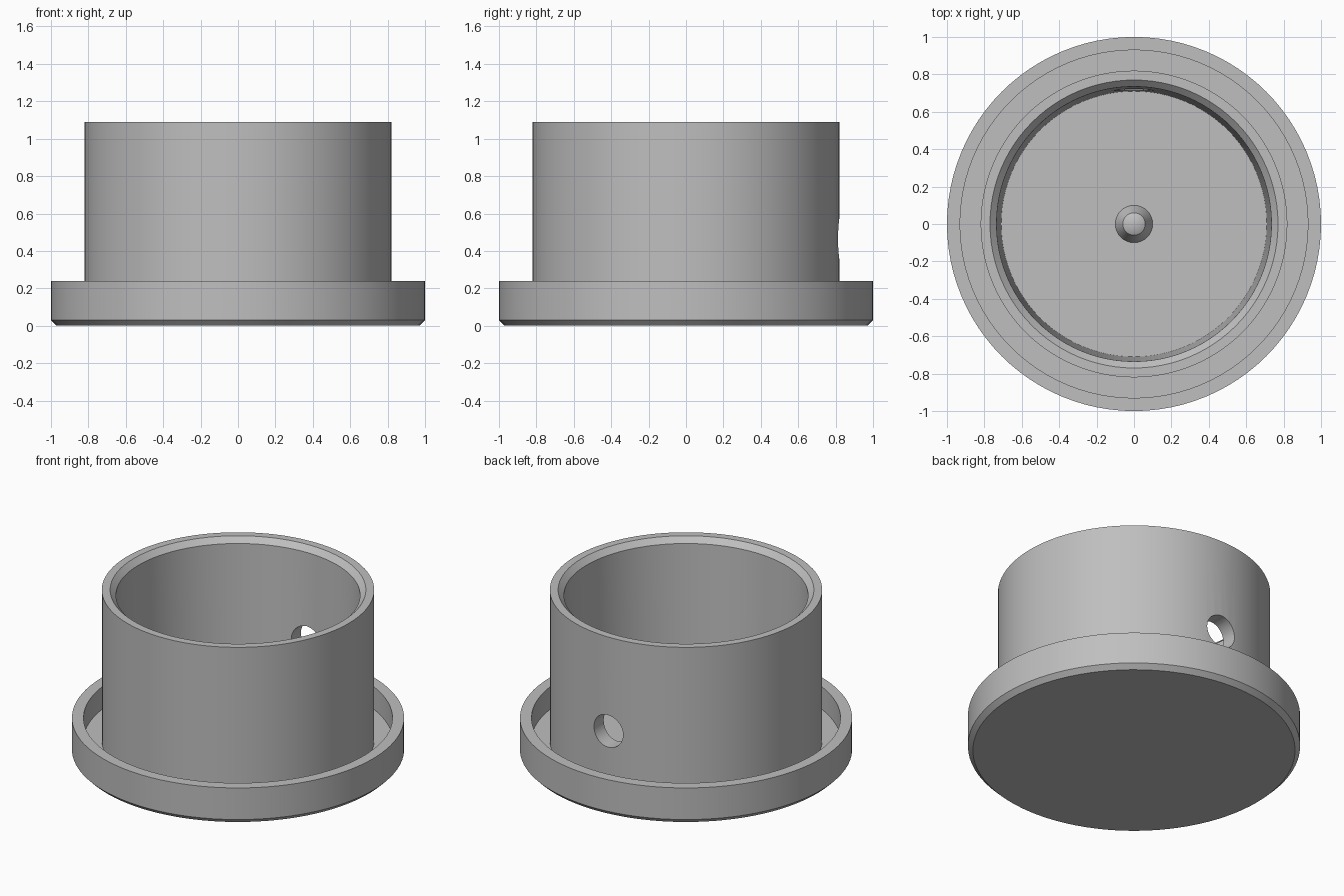
import bpy
import bmesh
import math

SEGMENTS = 96

default_cube = bpy.data.objects.get("Cube")
if default_cube:
    bpy.data.objects.remove(default_cube, do_unlink=True)

# Single material
grey = bpy.data.materials.new("plain grey")
grey.use_nodes = True
grey.diffuse_color = (0.52, 0.52, 0.52, 1)
grey.node_tree.nodes["Principled BSDF"].inputs["Base Color"].default_value = grey.diffuse_color


def lathe(name, profile, segments):
    """Revolve an (r, z) profile, both ends on the axis, around z."""
    bm = bmesh.new()
    verts = [bm.verts.new((r, 0, z)) for r, z in profile]
    edges = [bm.edges.new(pair) for pair in zip(verts, verts[1:])]
    bmesh.ops.spin(bm, geom=verts + edges, cent=(0, 0, 0), axis=(0, 0, 1),
                   angle=math.tau, steps=segments, use_duplicate=False)
    bmesh.ops.remove_doubles(bm, verts=bm.verts, dist=1e-4)
    bmesh.ops.recalc_face_normals(bm, faces=bm.faces)
    mesh = bpy.data.meshes.new(name)
    bm.to_mesh(mesh)
    bm.free()
    mesh.materials.append(grey)
    obj = bpy.data.objects.new(name, mesh)
    bpy.context.collection.objects.link(obj)
    return obj


def shade(obj):
    bpy.ops.object.select_all(action='DESELECT')
    obj.select_set(True)
    bpy.context.view_layer.objects.active = obj
    bpy.ops.object.shade_smooth_by_angle(angle=math.radians(25))


# Cup body: chamfered base, raised flange, channel, tapered tube
floor = 0.09
body = lathe("cup_body", [
    (0, 0), (0.97, 0), (1, 0.03), (1, 0.24), (0.93, 0.24),
    (0.93, floor), (0.82, floor), (0.82, 1.09), (0.77, 1.09),
    (0.735, 1.055), (0.71, floor), (0, floor)], SEGMENTS)

# Round hole through the back wall
bpy.ops.mesh.primitive_cylinder_add(vertices=40, radius=0.107, depth=0.4,
                                    location=(0, 0.8, 0.465),
                                    rotation=(math.pi / 2, 0, 0))
cutter = bpy.context.object
cutter.name = "hole_cutter"
cutter.data.materials.append(grey)
drill = body.modifiers.new("back_hole", 'BOOLEAN')
drill.operation = 'DIFFERENCE'
drill.solver = 'EXACT'
drill.object = cutter
bpy.context.view_layer.objects.active = body
bpy.ops.object.modifier_apply(modifier=drill.name)
bpy.data.objects.remove(cutter, do_unlink=True)
shade(body)

# Small tapered pin on the inner floor
pin = lathe("centre_pin", [(0, floor), (0.1, floor), (0.06, floor + 0.1),
                           (0, floor + 0.13)], 32)
shade(pin)
